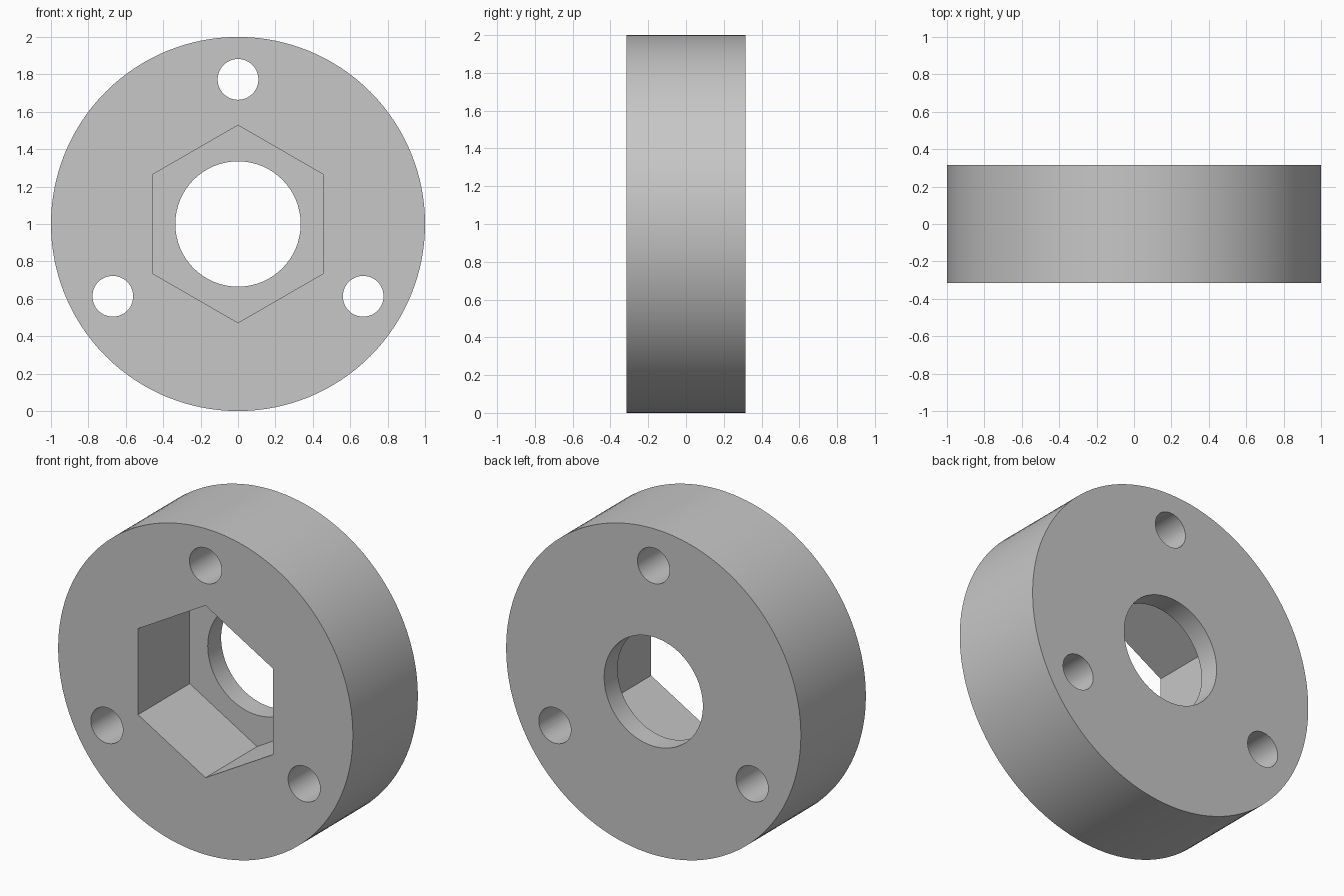
import bpy
from math import pi, sin, cos, radians

old = bpy.data.objects.get("Cube")
if old:
    bpy.data.objects.remove(old, do_unlink=True)

RADIUS = 1.0
HALF = 0.315           # half the thickness
POCKET_DEPTH = 0.5
BOLT_CIRCLE = 0.773

grey = bpy.data.materials.new("plain grey")
grey.use_nodes = True
colour = (0.57, 0.57, 0.57, 1.0)
grey.diffuse_color = colour
grey.node_tree.nodes["Principled BSDF"].inputs["Base Color"].default_value = colour


def cylinder(name, radius, y0, y1, sides, x=0.0, z=RADIUS):
    """Prism along y, with a corner pointing straight up."""
    bpy.ops.mesh.primitive_cylinder_add(
        vertices=sides, radius=radius, depth=y1 - y0,
        location=(x, (y0 + y1) / 2, z), rotation=(pi / 2, 0, 0))
    obj = bpy.context.object
    obj.name = name
    obj.data.materials.append(grey)
    return obj


# Thick round body
collar = cylinder("collar_body", RADIUS, -HALF, HALF, 128)

# Hexagonal pocket from the front, round bore through the back wall
cutters = [
    cylinder("hex_pocket_cutter", 0.528, -HALF - 0.2, -HALF + POCKET_DEPTH, 6),
    cylinder("bore_cutter", 0.335, -HALF - 0.3, HALF + 0.2, 96),
]

# Three bolt holes, one at the top
for i in range(3):
    a = radians(90 + 120 * i)
    cutters.append(cylinder(f"bolt_hole_cutter_{i + 1}", 0.109, -HALF - 0.2, HALF + 0.2, 48,
                            BOLT_CIRCLE * cos(a), RADIUS + BOLT_CIRCLE * sin(a)))

# Cut the holes, then discard the cutters
bpy.ops.object.select_all(action='DESELECT')
collar.select_set(True)
bpy.context.view_layer.objects.active = collar
bpy.ops.object.transform_apply(location=True, rotation=True, scale=True)
for cutter in cutters:
    cutter.hide_render = True
    mod = collar.modifiers.new(cutter.name, 'BOOLEAN')
    mod.operation = 'DIFFERENCE'
    mod.solver = 'EXACT'
    mod.object = cutter
    bpy.ops.object.modifier_apply(modifier=mod.name)
    bpy.data.objects.remove(cutter, do_unlink=True)

bpy.ops.object.shade_smooth_by_angle(angle=radians(30))
